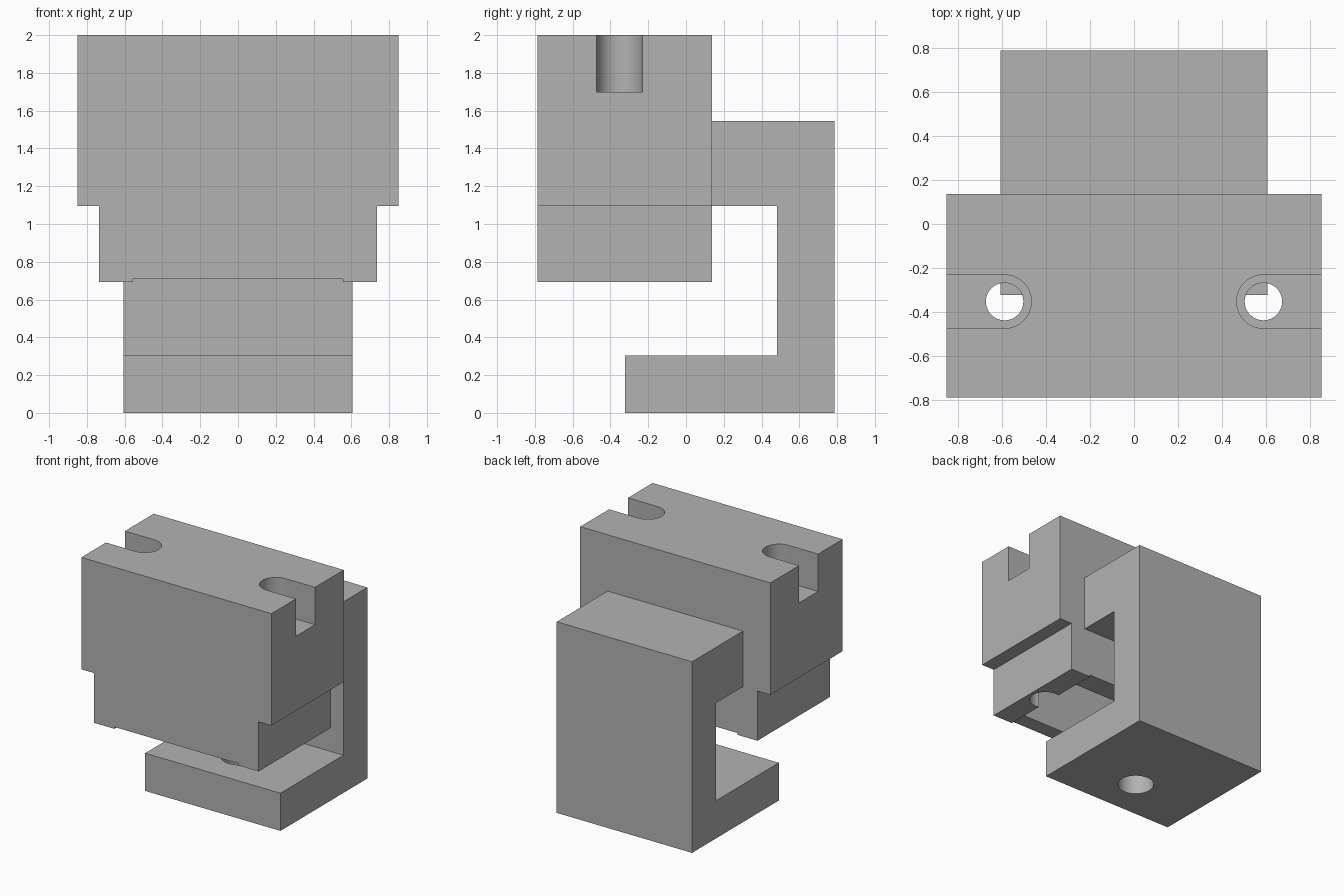
import bpy, bmesh, math
from mathutils import Vector

if "Cube" in bpy.data.objects:
    bpy.data.objects.remove(bpy.data.objects["Cube"])

grey = bpy.data.materials.new("plain grey")
grey.diffuse_color = (0.45, 0.45, 0.45, 1)
grey.use_nodes = True
grey.node_tree.nodes["Principled BSDF"].inputs["Base Color"].default_value = grey.diffuse_color


def prism(name, pts, direction):
    """Extrude a closed outline (3D points) along a direction."""
    bm = bmesh.new()
    face = bm.faces.new([bm.verts.new(p) for p in pts])
    ext = bmesh.ops.extrude_face_region(bm, geom=[face])["geom"]
    bmesh.ops.translate(bm, vec=Vector(direction),
                        verts=[g for g in ext if isinstance(g, bmesh.types.BMVert)])
    bmesh.ops.recalc_face_normals(bm, faces=bm.faces)
    mesh = bpy.data.meshes.new(name)
    bm.to_mesh(mesh)
    bm.free()
    mesh.materials.append(grey)
    obj = bpy.data.objects.new(name, mesh)
    bpy.context.collection.objects.link(obj)
    return obj


def arc(cx, cy, r, a0, a1, n, z):
    return [(cx + r * math.cos(math.radians(a0 + (a1 - a0) * i / n)),
             cy + r * math.sin(math.radians(a0 + (a1 - a0) * i / n)), z) for i in range(n + 1)]


def circle(cx, cy, r, z):
    return arc(cx, cy, r, 0, 360, 48, z)[:-1]


def apply_boolean(target, tool, operation="DIFFERENCE"):
    mod = target.modifiers.new("bool", "BOOLEAN")
    mod.operation, mod.solver, mod.object = operation, "EXACT", tool
    bpy.context.view_layer.objects.active = target
    bpy.ops.object.modifier_apply(modifier=mod.name)
    bpy.data.objects.remove(tool, do_unlink=True)


FRONT, BACK = -0.787, 0.137
HOLE_X, HOLE_Y = 0.587, -0.352

# Clamp body: stepped block with a shallow channel along its underside
half = [(0.555, 0.708), (0.555, 0.693), (0.735, 0.693), (0.735, 1.095), (0.85, 1.095), (0.85, 2.0)]
outline = half + [(-x, z) for x, z in reversed(half)]
body = prism("clamp_body", [(x, FRONT, z) for x, z in outline], (0, BACK - FRONT, 0))

# C-shaped bracket joined to the back of the body
c_shape = [(BACK - 0.04, 1.545), (0.787, 1.545), (0.787, 0), (-0.322, 0), (-0.322, 0.305),
           (0.482, 0.305), (0.482, 1.095), (BACK - 0.04, 1.095)]
bracket = prism("bracket", [(-0.605, y, z) for y, z in c_shape], (1.21, 0, 0))
apply_boolean(body, bracket, "UNION")

# Deep pocket in the underside, with a round recess at each end
pocket = [(0.555, -0.66), (0.555, -0.045), (-0.555, -0.045), (-0.555, -0.66)]
apply_boolean(body, prism("pocket_cutter", [(x, y, 0.6) for x, y in pocket], (0, 0, 0.7)))
for s in (-1, 1):
    apply_boolean(body, prism("recess_cutter", circle(s * HOLE_X, HOLE_Y, 0.12, 0.6), (0, 0, 0.7)))
    # Top slot open to the side, and the bolt hole below it
    slot = [(s * x, y, z) for x, y, z in arc(HOLE_X, HOLE_Y, 0.1215, 90, 270, 24, 1.698)]
    slot += [(s * 1.0, HOLE_Y - 0.1215, 1.698), (s * 1.0, HOLE_Y + 0.1215, 1.698)]
    apply_boolean(body, prism("slot_cutter", slot, (0, 0, 0.5)))
    apply_boolean(body, prism("hole_cutter", circle(s * HOLE_X, HOLE_Y, 0.085, 1.2), (0, 0, 0.7)))

# Screw hole through the lower jaw
apply_boolean(body, prism("screw_cutter", circle(0, 0.02, 0.137, -0.1), (0, 0, 0.5)))

body.name = "clamp"
bpy.ops.object.select_all(action="DESELECT")
body.select_set(True)
bpy.context.view_layer.objects.active = body
bpy.ops.object.shade_smooth_by_angle(angle=math.radians(30))
